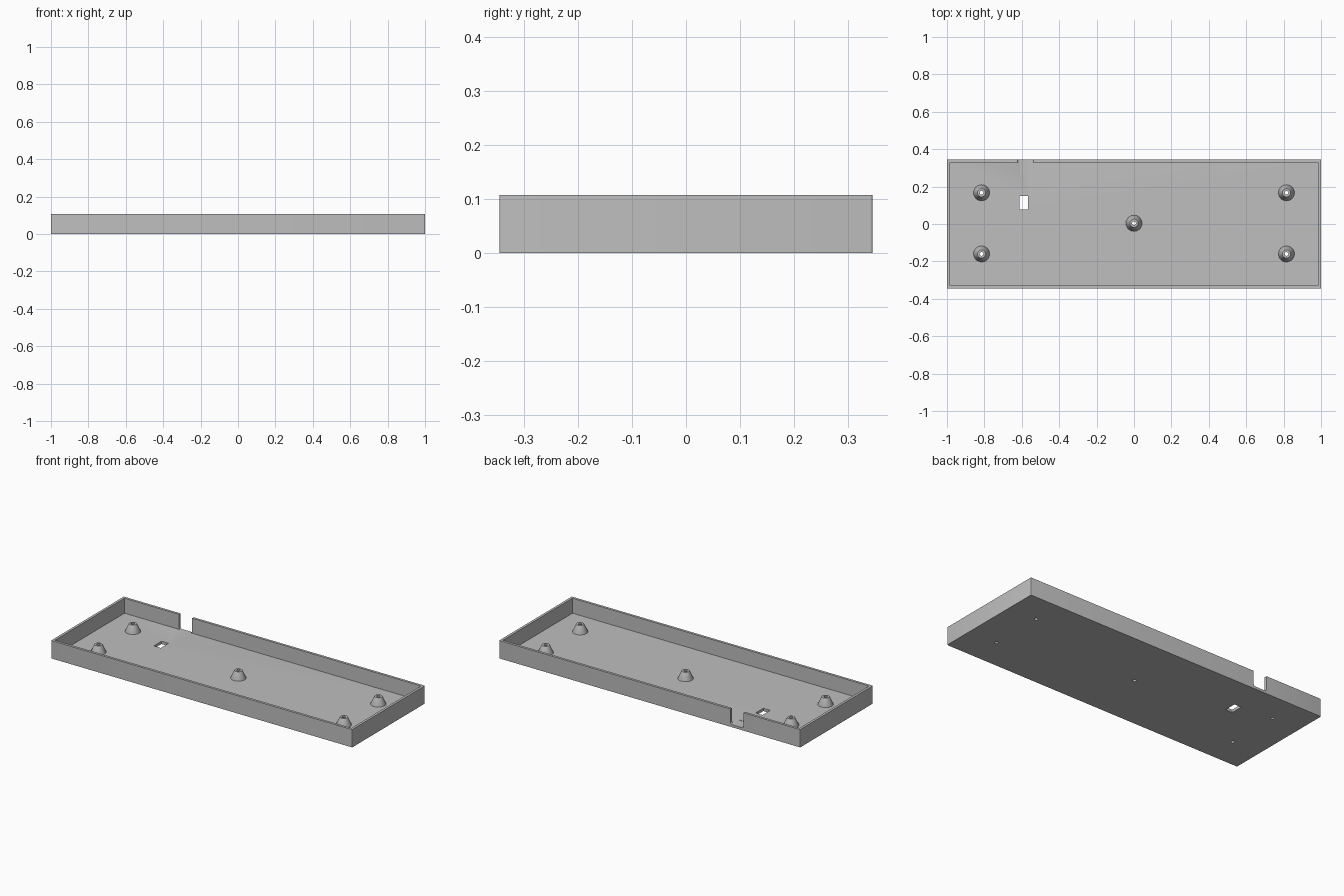
import bpy, bmesh, math
from mathutils import Matrix, Vector

if "Cube" in bpy.data.objects:
    bpy.data.objects.remove(bpy.data.objects["Cube"], do_unlink=True)

WIDTH, DEPTH, HEIGHT = 2.0, 0.69, 0.107
WALL, FLOOR = 0.015, 0.017
HOLE = 0.01
POSTS = [(sx * 0.815, y) for sx in (-1, 1) for y in (-0.16, 0.167)] + [(0, 0.004)]

grey = bpy.data.materials.new("plain grey")
grey.use_nodes = True
grey.diffuse_color = (0.52, 0.52, 0.52, 1)
grey.node_tree.nodes["Principled BSDF"].inputs["Base Color"].default_value = grey.diffuse_color


def make_object(name, bm):
    bmesh.ops.recalc_face_normals(bm, faces=bm.faces)
    mesh = bpy.data.meshes.new(name)
    bm.to_mesh(mesh)
    bm.free()
    mesh.materials.append(grey)
    obj = bpy.data.objects.new(name, mesh)
    bpy.context.collection.objects.link(obj)
    return obj


def box(name, low, high, axis=None, radius=0, segments=4):
    """Box between two corners, with the edges along one axis rounded."""
    low, high = Vector(low), Vector(high)
    bm = bmesh.new()
    bmesh.ops.create_cube(bm, size=1)
    bmesh.ops.scale(bm, vec=high - low, verts=bm.verts)
    bmesh.ops.translate(bm, vec=(low + high) / 2, verts=bm.verts)
    if axis is not None:
        edges = [e for e in bm.edges
                 if abs((e.verts[0].co - e.verts[1].co).normalized()[axis]) > 0.9]
        bmesh.ops.bevel(bm, geom=edges, offset=radius, segments=segments,
                        profile=0.5, affect='EDGES')
    return make_object(name, bm)


def cylinder(name, x, y, radius, z0, z1):
    bm = bmesh.new()
    bmesh.ops.create_cone(bm, cap_ends=True, segments=32, radius1=radius, radius2=radius,
                          depth=z1 - z0, matrix=Matrix.Translation((x, y, (z0 + z1) / 2)))
    return make_object(name, bm)


def select(obj):
    bpy.ops.object.select_all(action='DESELECT')
    obj.select_set(True)
    bpy.context.view_layer.objects.active = obj


def cut(obj, cutter):
    mod = obj.modifiers.new("cut", 'BOOLEAN')
    mod.operation, mod.solver, mod.object = 'DIFFERENCE', 'EXACT', cutter
    select(obj)
    bpy.ops.object.modifier_apply(modifier=mod.name)
    bpy.data.objects.remove(cutter, do_unlink=True)


# Open tray with thin walls
hx, hy = WIDTH / 2, DEPTH / 2
tray = box("tray", (-hx, -hy, 0), (hx, hy, HEIGHT), 2, 0.004)
cut(tray, box("cavity_cutter", (WALL - hx, WALL - hy, FLOOR), (hx - WALL, hy - WALL, 0.3)))

# Round-bottomed notch through the back wall, skimming the floor
cut(tray, box("notch_cutter", (-0.624, 0.275, FLOOR - 0.0015), (-0.536, 0.5, 0.3), 1, 0.014, 6))

# Rectangular slot in the floor
cut(tray, box("slot_cutter", (-0.613, 0.077, -0.1), (-0.567, 0.15, 0.1)))

# Screw holes through the floor
for x, y in POSTS:
    cut(tray, cylinder("hole_cutter", x, y, HOLE, -0.1, 0.1))
select(tray)
bpy.ops.object.shade_smooth_by_angle(angle=math.radians(30))

# Conical hollow standoffs, turned from a profile
PROFILE = [(HOLE, FLOOR - 0.002), (0.043, FLOOR - 0.002), (0.043, FLOOR),
           (0.022, FLOOR + 0.046), (HOLE, FLOOR + 0.046)]
for i, (x, y) in enumerate(POSTS):
    bm = bmesh.new()
    verts = [bm.verts.new((r, 0, z)) for r, z in PROFILE]
    edges = [bm.edges.new((verts[k - 1], verts[k])) for k in range(len(verts))]
    bmesh.ops.spin(bm, geom=verts + edges, cent=(0, 0, 0), axis=(0, 0, 1),
                   angle=math.tau, steps=32)
    bmesh.ops.remove_doubles(bm, verts=bm.verts, dist=0.0001)
    post = make_object(f"standoff_{i + 1}", bm)
    post.location = (x, y, 0)
    select(post)
    bpy.ops.object.shade_smooth_by_angle(angle=math.radians(30))
